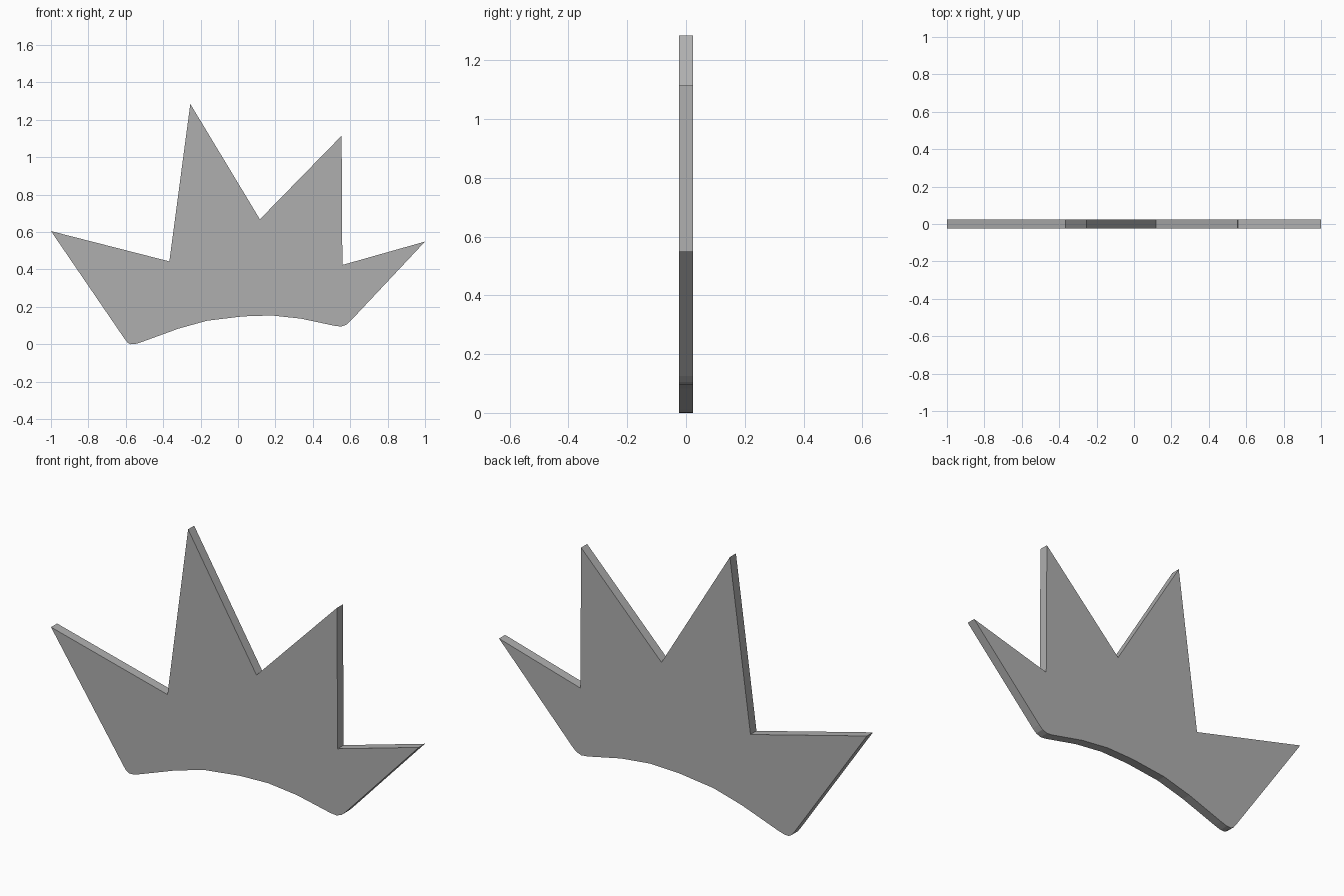
import bpy, bmesh

if "Cube" in bpy.data.objects:
    bpy.data.objects.remove(bpy.data.objects["Cube"])

HALF_THICK = 0.0235

# Crown points along the top, left to right
spikes = [(-1, 0.605), (-0.367, 0.443), (-0.255, 1.285), (0.117, 0.668),
          (0.554, 1.115), (0.558, 0.424), (1, 0.549)]
# Rounded lower right corner, arched underside, rounded lower left corner
base = [(0.602, 0.125), (0.58, 0.105), (0.553, 0.095), (0.52, 0.098),
        (0.337, 0.137), (0.18, 0.154), (0.025, 0.149), (-0.165, 0.126),
        (-0.32, 0.083), (-0.515, 0.012), (-0.55, 0.001), (-0.575, 0.0),
        (-0.592, 0.01), (-0.607, 0.03)]

# Flat plate extruded from the outline
bm = bmesh.new()
face = bm.faces.new([bm.verts.new((x, -HALF_THICK, z)) for x, z in spikes + base])
result = bmesh.ops.extrude_face_region(bm, geom=[face], use_keep_orig=True)
back = [v for v in result["geom"] if isinstance(v, bmesh.types.BMVert)]
bmesh.ops.translate(bm, verts=back, vec=(0, 2 * HALF_THICK, 0))
bmesh.ops.recalc_face_normals(bm, faces=bm.faces)

mesh = bpy.data.meshes.new("spiked_plate")
bm.to_mesh(mesh)
bm.free()

# Dark grey finish
grey = bpy.data.materials.new("dark_grey")
grey.diffuse_color = (0.43, 0.43, 0.43, 1)
grey.use_nodes = True
grey.node_tree.nodes["Principled BSDF"].inputs["Base Color"].default_value = grey.diffuse_color
mesh.materials.append(grey)
bpy.context.collection.objects.link(bpy.data.objects.new("spiked_plate", mesh))
